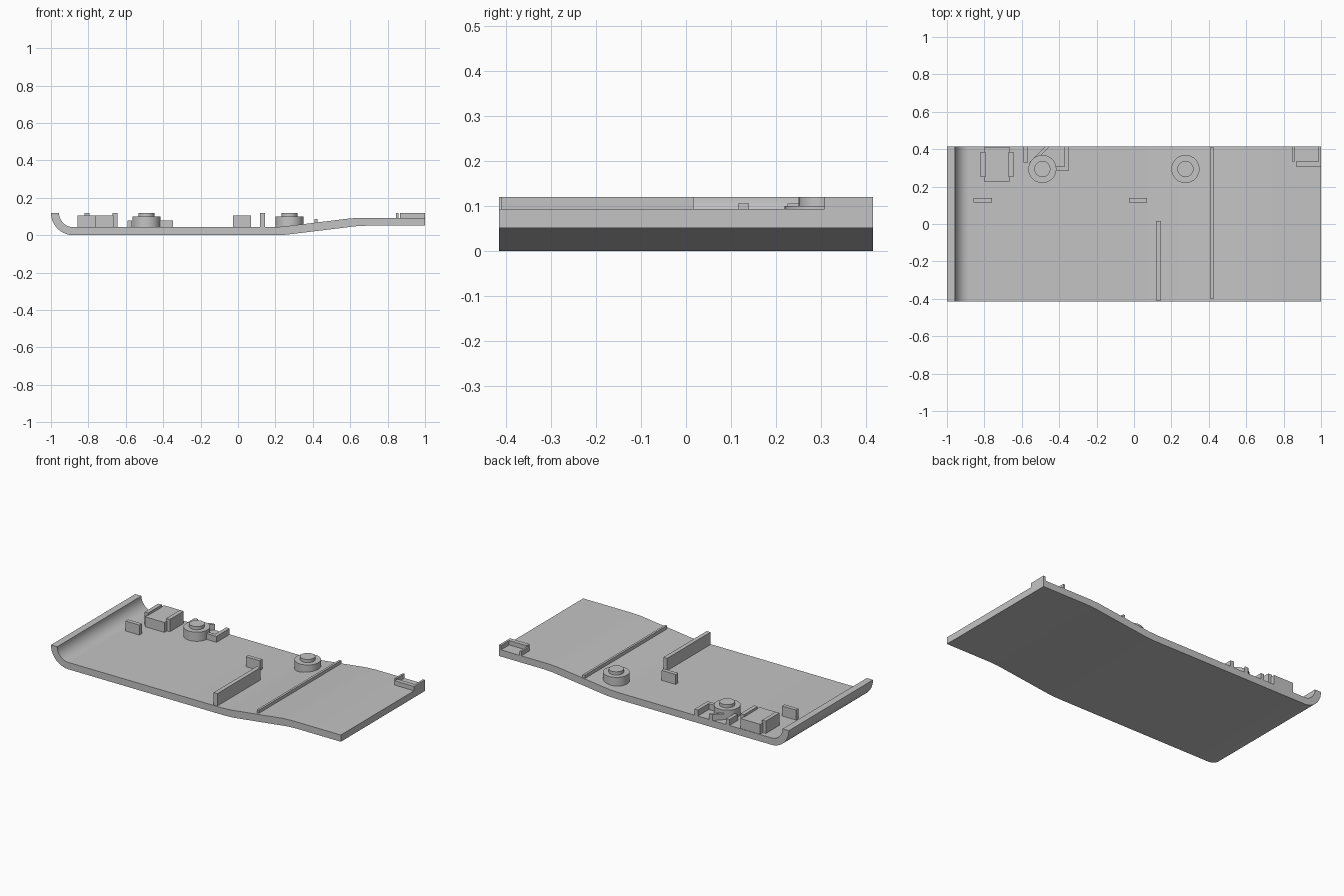
import bpy, bmesh, math
from mathutils import Vector

cube = bpy.data.objects.get("Cube")
if cube:
    bpy.data.objects.remove(cube, do_unlink=True)

# Single plain grey plastic
grey = bpy.data.materials.new("plain grey")
grey.use_nodes = True
COLOR = (0.55, 0.55, 0.55, 1)
grey.diffuse_color = COLOR
grey.node_tree.nodes["Principled BSDF"].inputs["Base Color"].default_value = COLOR


def finish(name, bm):
    bmesh.ops.recalc_face_normals(bm, faces=bm.faces)
    mesh = bpy.data.meshes.new(name)
    bm.to_mesh(mesh)
    bm.free()
    mesh.materials.append(grey)
    obj = bpy.data.objects.new(name, mesh)
    bpy.context.collection.objects.link(obj)
    return obj


def smooth(obj):
    bpy.ops.object.select_all(action='DESELECT')
    obj.select_set(True)
    bpy.context.view_layer.objects.active = obj
    bpy.ops.object.shade_smooth_by_angle(angle=math.radians(30))


def prism(name, outline, direction):
    """Closed outline extruded along a direction."""
    bm = bmesh.new()
    face = bm.faces.new([bm.verts.new(p) for p in outline])
    out = bmesh.ops.extrude_face_region(bm, geom=[face])
    bmesh.ops.translate(bm, vec=direction,
                        verts=[v for v in out["geom"] if isinstance(v, bmesh.types.BMVert)])
    return finish(name, bm)


def box(name, x0, x1, y0, y1, z1, z0=0.03):
    outline = [(x0, y0, z0), (x1, y0, z0), (x1, y1, z0), (x0, y1, z0)]
    return prism(name, outline, Vector((0, 0, z1 - z0)))


def boss(name, x, y):
    """Stepped round boss, lathed in two tiers."""
    bm = bmesh.new()
    for radius, top in ((0.075, 0.1), (0.043, 0.12)):
        ring = bmesh.ops.create_cone(bm, cap_ends=True, segments=40,
                                     radius1=radius, radius2=radius, depth=top - 0.025)
        bmesh.ops.translate(bm, verts=ring["verts"], vec=(x, y, (top + 0.025) / 2))
    smooth(finish(name, bm))


# Base plate: curled left lip, flat floor, gentle rise to the right end
HALF = 0.415
LIP_X, LIP_Z = -0.88, 0.12


def arc(radius):
    steps = [math.pi / 2 * i / 14 for i in range(15)]
    return [(LIP_X - radius * math.cos(a), LIP_Z - radius * math.sin(a)) for a in steps]


under = arc(0.12) + [(0.2, 0), (0.26, 0.003), (0.63, 0.048), (0.69, 0.051), (1, 0.051)]
over = arc(0.077) + [(0.18, 0.043), (0.24, 0.046), (0.6, 0.09), (0.66, 0.093), (1, 0.093)]
plate = prism("base_plate", [(x, -HALF, z) for x, z in under + over[::-1]],
              Vector((0, 2 * HALF, 0)))
smooth(plate)

# Raised block with a cheek plate on each side
box("block", -0.8, -0.665, 0.225, 0.412, 0.105)
for side, x in (("right", -0.82), ("left", -0.67)):
    box("block_cheek_" + side, x, x + 0.025, 0.25, 0.385, 0.12)

# Upright tabs
for name, x in (("outer_tab", -0.857), ("middle_tab", -0.027)):
    box(name, x, x + 0.097, 0.115, 0.14, 0.105)

# Round bosses
boss("right_boss", -0.49, 0.294)
boss("left_boss", 0.275, 0.294)

# Low ribs around the right boss
box("boss_rib_left", -0.372, -0.348, 0.285, HALF, 0.08)
box("boss_rib_left_foot", -0.43, -0.372, 0.285, 0.307, 0.08)
box("boss_rib_right", -0.59, -0.567, 0.33, HALF, 0.08)
diagonal = [(-0.56, 0.33), (-0.535, 0.33), (-0.45, HALF), (-0.475, HALF)]
prism("boss_rib_diagonal", [(x, y, 0.03) for x, y in diagonal], Vector((0, 0, 0.05)))

# Tall divider wall and long thin rib
box("divider_wall", 0.118, 0.144, -0.41, 0.017, 0.12)
box("long_rib", 0.41, 0.424, -0.4, 0.412, 0.088)

# Corner bracket at the left end
box("bracket_post", 0.846, 0.858, 0.335, HALF, 0.12, 0.07)
box("bracket_front", 0.865, 1, 0.307, 0.334, 0.12, 0.07)
box("bracket_end", 0.986, 1, 0.307, HALF, 0.12, 0.07)
